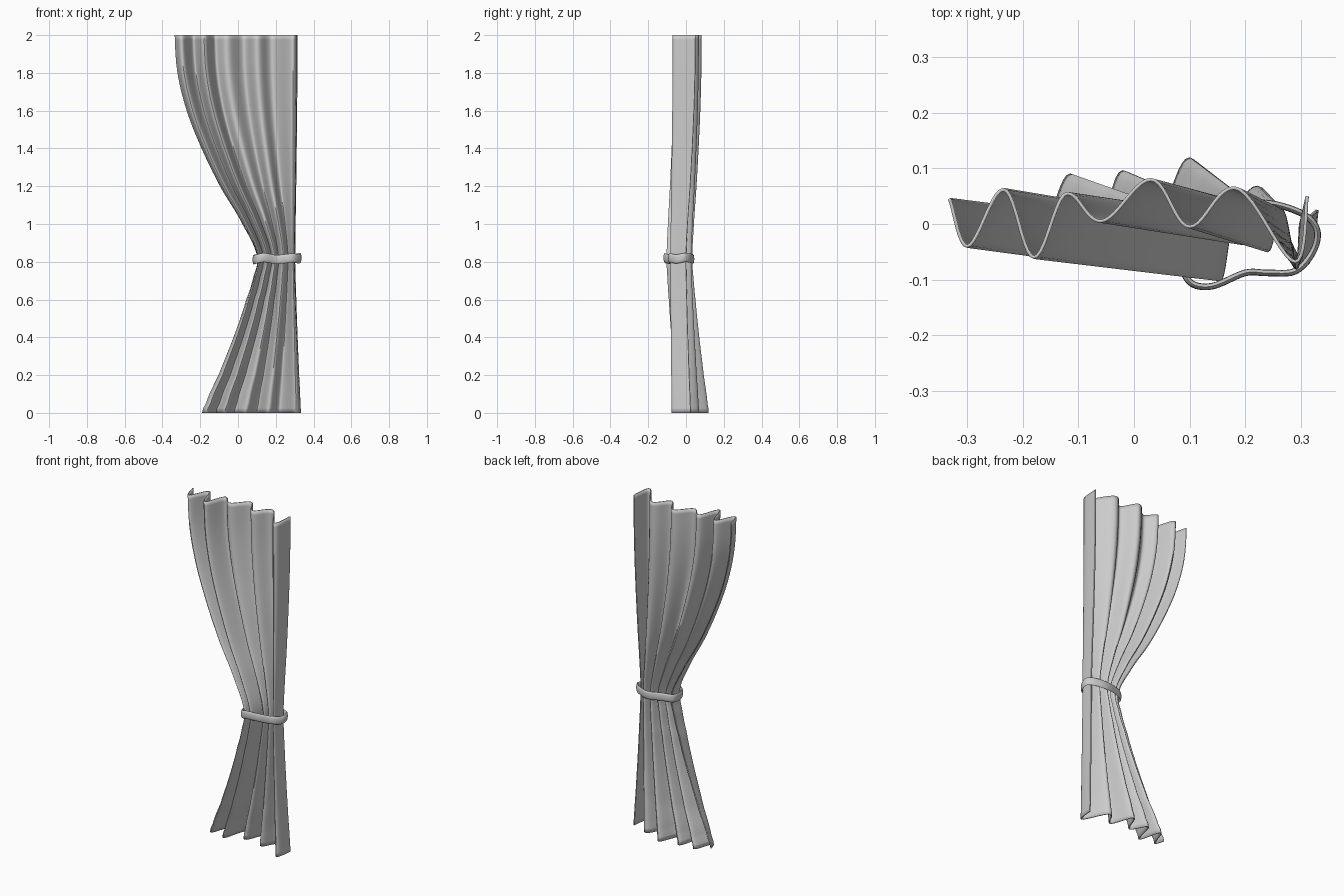
import bpy, bmesh, math
from mathutils import Vector

if "Cube" in bpy.data.objects:
    bpy.data.objects.remove(bpy.data.objects["Cube"])


def spline(p, t, closed=False):
    """Catmull-Rom point at parameter t (in segments) for a list of points."""
    n = len(p)
    i = int(math.floor(t))
    if not closed:
        i = min(i, n - 2)
    f = t - i
    k = [(i + j) % n if closed else max(0, min(n - 1, i + j)) for j in (-1, 0, 1, 2)]
    a, b, c, d = [Vector(p[j]) for j in k]
    return 0.5 * (2 * b + (c - a) * f + (2 * a - 5 * b + 4 * c - d) * f * f
                  + (3 * b - a - 3 * c + d) * f ** 3)


def grid_object(name, rows, wrap):
    """Skin a grid of points; wrap closes it in both directions."""
    bm = bmesh.new()
    v = [[bm.verts.new(p) for p in r] for r in rows]
    nr, nc = len(rows), len(rows[0])
    for i in range(nr if wrap else nr - 1):
        for j in range(nc if wrap else nc - 1):
            a, b = (i + 1) % nr, (j + 1) % nc
            bm.faces.new((v[i][j], v[i][b], v[a][b], v[a][j]))
    bmesh.ops.recalc_face_normals(bm, faces=bm.faces)
    me = bpy.data.meshes.new(name)
    bm.to_mesh(me)
    bm.free()
    ob = bpy.data.objects.new(name, me)
    bpy.context.collection.objects.link(ob)
    bpy.context.view_layer.objects.active = ob
    ob.select_set(True)
    bpy.ops.object.shade_smooth_by_angle(angle=math.radians(50))
    ob.select_set(False)
    return ob


# Curtain: fold crests and valleys at the top, the tie and the hem
top = [(-.333, .045), (-.30, -.04), (-.235, .062), (-.18, -.06), (-.12, .055), (-.06, .005),
       (.03, .08), (.10, -.005), (.18, .065), (.29, -.068), (.312, .05)]
mid = [(.105, -.01), (.112, -.095), (.135, 0), (.155, -.10), (.178, .01), (.195, -.035),
       (.215, .03), (.24, -.048), (.265, .025), (.292, -.08), (.30, 0)]
hem = [(-.188, .03), (-.165, -.02), (-.115, .088), (-.07, -.04), (-.02, .094), (.04, .01),
       (.10, .117), (.16, -.01), (.222, .066), (.308, -.073), (.33, .025)]
# How far the cloth has spread from the tie, as (height, amount)
spread = [(0, 1), (.05, .93), (.2, .70), (.4, .43), (.6, .20), (.72, .07), (.82, 0),
          (1, .18), (1.2, .45), (1.4, .674), (1.6, .854), (1.8, .966), (2, 1)]


def amount(z):
    for (z0, a0), (z1, a1) in zip(spread, spread[1:]):
        if z <= z1 + 1e-6:
            i = spread.index((z0, a0))
            return max(0, spline(spread, i + (z - z0) / (z1 - z0)).y)


SEG = 10
rows = []
for r in range(81):
    z = r / 40
    a = amount(z)
    outer = hem if z < .82 else top
    pts = [Vector(m).lerp(Vector(o), a) for m, o in zip(mid, outer)]
    row = []
    for s in range((len(pts) - 1) * SEG + 1):
        i = min(s // SEG, len(pts) - 2)
        f = s / SEG - i
        x = spline(pts, s / SEG).x
        y = pts[i].y + (pts[i + 1].y - pts[i].y) * (1 - math.cos(math.pi * f)) / 2
        row.append((x, y, z))
    rows.append(row)
curtain = grid_object("curtain", rows, False)
sol = curtain.modifiers.new("thickness", 'SOLIDIFY')
sol.thickness, sol.offset = .006, 0

# Tie-back band: rounded flat section swept round the gathered folds
path = [(.23, .038, .815), (.30, .02, .82), (.329, -.01, .822), (.322, -.05, .815),
        (.29, -.085, .82), (.24, -.088, .815), (.20, -.088, .812), (.14, -.112, .822),
        (.10, -.104, .815), (.084, -.06, .81), (.092, -.005, .815), (.15, .022, .82)]
rings = []
N = len(path) * 6
for s in range(N):
    c = spline(path, s / 6, True)
    t = spline(path, ((s + 1) / 6) % len(path), True) - spline(path, ((s - 1) / 6) % len(path), True)
    out = Vector((t.y, -t.x, 0)).normalized()
    rings.append([c + out * .006 * math.cos(q) + Vector((0, 0, .024 * math.sin(q)))
                  for q in [k * math.tau / 12 for k in range(12)]])
grid_object("tie_band", rings, True)
